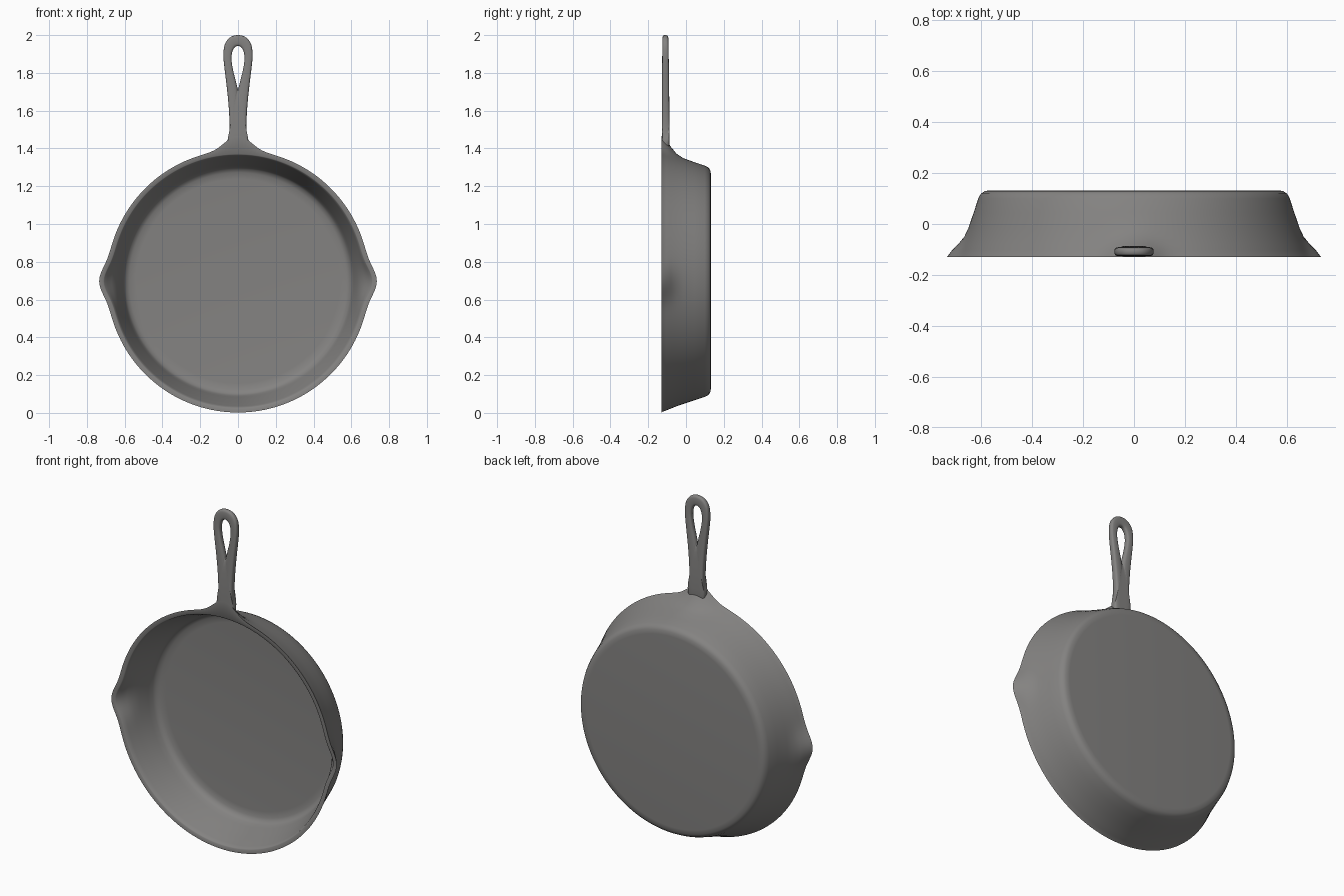
import bpy, bmesh, math
from mathutils import Vector

cube = bpy.data.objects.get("Cube")
if cube:
    bpy.data.objects.remove(cube)

iron = bpy.data.materials.new("cast iron grey")
iron.use_nodes = True
iron.diffuse_color = (0.23, 0.225, 0.22, 1)
iron.node_tree.nodes["Principled BSDF"].inputs["Base Color"].default_value = iron.diffuse_color

RIM_Y = -0.13      # plane of the open rim
CENTRE_Z = 0.697   # height of the pan's axis


def finish(name, bm, angle):
    bmesh.ops.recalc_face_normals(bm, faces=bm.faces)
    mesh = bpy.data.meshes.new(name)
    bm.to_mesh(mesh)
    bm.free()
    mesh.materials.append(iron)
    obj = bpy.data.objects.new(name, mesh)
    bpy.context.collection.objects.link(obj)
    bpy.ops.object.select_all(action='DESELECT')
    obj.select_set(True)
    bpy.context.view_layer.objects.active = obj
    bpy.ops.object.shade_smooth_by_angle(angle=math.radians(angle))


def bridge(bm, loops, wrap=False):
    """Join neighbouring closed loops of vertices with quads."""
    n = len(loops[0])
    for k in range(len(loops) if wrap else len(loops) - 1):
        a, b = loops[k], loops[(k + 1) % len(loops)]
        for i in range(n):
            j = (i + 1) % n
            bm.faces.new((a[i], a[j], b[j], b[i]))


def bell(value, width):
    return math.exp(-(value / width) ** 2)


# Pan: turned profile (radius, y), swollen at the pouring lips and handle root
outer = [(.56, .132), (.585, .13), (.602, .119), (.612, .10), (.63, .045), (.65, -.015),
         (.662, -.05), (.674, -.08), (.684, -.105), (.692, -.126), (.695, RIM_Y)]
inner = [(.673, RIM_Y), (.668, -.126), (.661, -.105), (.652, -.08), (.642, -.05),
         (.631, -.015), (.613, .04), (.605, .07), (.595, .086), (.575, .097), (.54, .10)]
STEPS = 240
bm = bmesh.new()
loops = []
for k, (radius, y) in enumerate(outer + inner):
    depth = y - RIM_Y
    loop = []
    for i in range(STEPS):
        a = math.tau * i / STEPS
        r = radius
        # pouring lips on both sides
        side = math.asin(abs(math.sin(a)))
        r += 0.04 * bell(side, 0.13) * bell(depth, 0.055)
        # fillet into the handle, on the outer wall only
        if k < len(outer):
            r += 0.075 * bell(a - math.pi / 2, 0.125) * bell(depth, 0.06)
        loop.append(bm.verts.new((r * math.cos(a), y, CENTRE_Z + r * math.sin(a))))
    loops.append(loop)
bridge(bm, loops)
bm.faces.new(loops[0])
bm.faces.new(loops[-1])
finish("pan", bm, 40)

# Handle: rounded band between the outer outline and the teardrop hole
# each row: outer x, outer z, hole x, hole z
rows = [(0, 1.37, 0, 1.715), (.04, 1.375, .001, 1.716), (.056, 1.43, .003, 1.72),
        (.047, 1.48, .005, 1.73), (.045, 1.54, .009, 1.745), (.05, 1.63, .015, 1.77),
        (.06, 1.73, .023, 1.80), (.071, 1.82, .031, 1.84), (.077, 1.89, .035, 1.88),
        (.07, 1.95, .029, 1.915), (.042, 1.988, .016, 1.936), (0, 2.0, 0, 1.942)]
mirrored = [(-a, b, -c, d) for a, b, c, d in rows[-2:0:-1]]
ring = [Vector(p) for p in rows + mirrored]


def smooth_ring(points, cuts):
    """Closed Catmull-Rom curve through the points."""
    result = []
    n = len(points)
    for i in range(n):
        p0, p1, p2, p3 = (points[(i + d) % n] for d in (-1, 0, 1, 2))
        for c in range(cuts):
            t = c / cuts
            result.append(0.5 * (2 * p1 + (p2 - p0) * t + (2 * p0 - 5 * p1 + 4 * p2 - p3) * t * t
                                 + (3 * p1 - p0 - 3 * p2 + p3) * t ** 3))
    return result


def signed_power(v, p):
    return math.copysign(abs(v) ** p, v)


SECTION = 20
bm = bmesh.new()
loops = []
for xo, zo, xi, zi in smooth_ring(ring, 5):
    loop = []
    for s in range(SECTION):
        a = math.tau * s / SECTION
        t = 0.5 + 0.5 * signed_power(math.cos(a), 0.6)
        x, z = xi + (xo - xi) * t, zi + (zo - zi) * t
        rise = min(max((z - 1.4) / 0.6, 0), 1)
        half = 0.022 - 0.006 * rise
        middle = -0.107 - 0.002 * rise
        loop.append(bm.verts.new((x, middle + half * signed_power(math.sin(a), 0.6), z)))
    loops.append(loop)
bridge(bm, loops, wrap=True)
finish("handle", bm, 60)
